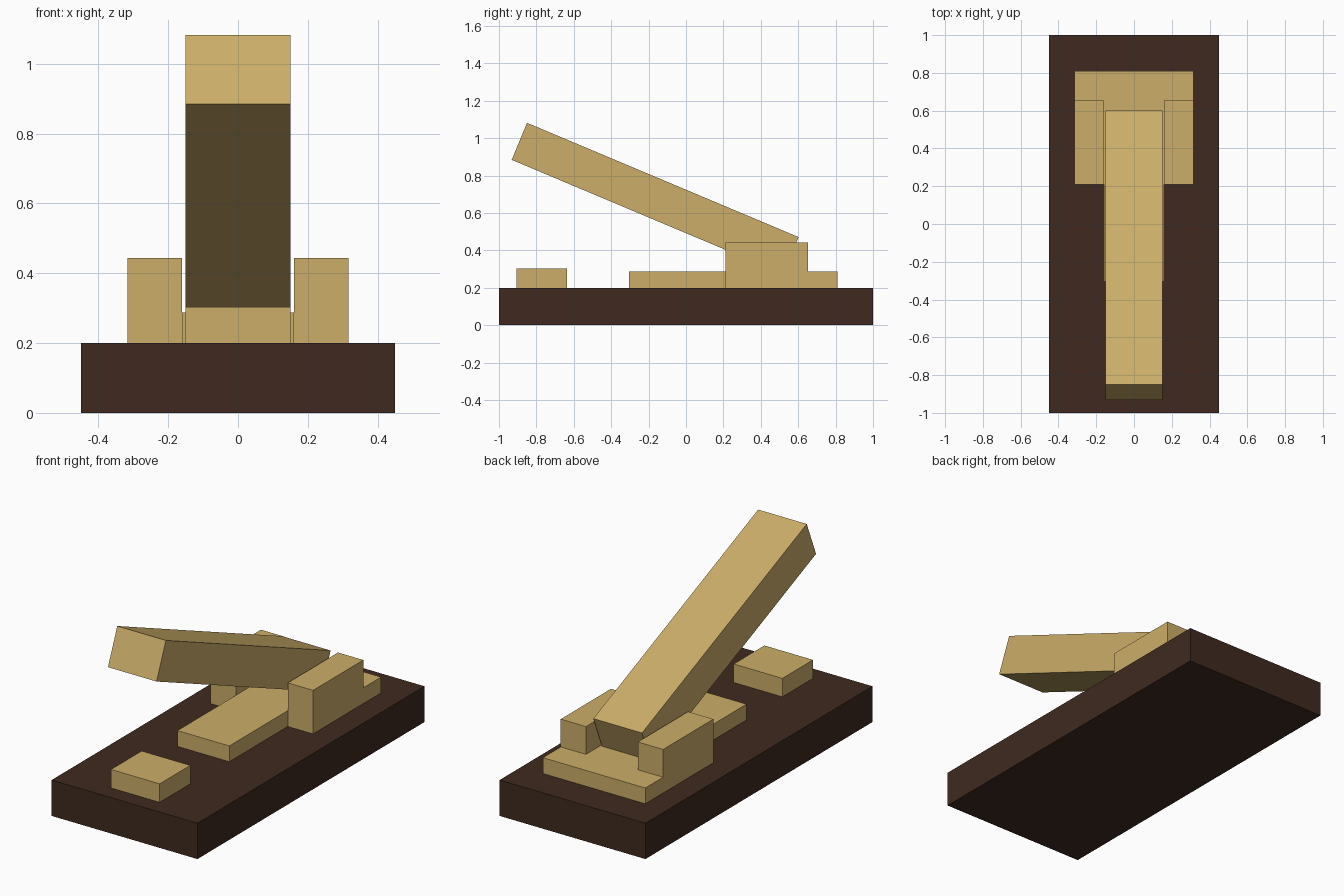
import bpy, bmesh
from mathutils import Vector

if "Cube" in bpy.data.objects:
    bpy.data.objects.remove(bpy.data.objects["Cube"])


def material(name, color):
    m = bpy.data.materials.new(name)
    m.diffuse_color = color
    m.use_nodes = True
    m.node_tree.nodes["Principled BSDF"].inputs["Base Color"].default_value = m.diffuse_color
    return m


wood = material("dark_wood", (0.05, 0.023, 0.014, 1))
brass = material("brass", (0.60, 0.42, 0.14, 1))


def prism(name, outline, offset, mat):
    """Extrude a flat 3D outline along an offset vector."""
    bm = bmesh.new()
    face = bm.faces.new([bm.verts.new(p) for p in outline])
    ext = bmesh.ops.extrude_face_region(bm, geom=[face], use_keep_orig=True)
    moved = [g for g in ext["geom"] if isinstance(g, bmesh.types.BMVert)]
    bmesh.ops.translate(bm, verts=moved, vec=Vector(offset))
    bmesh.ops.recalc_face_normals(bm, faces=bm.faces)
    mesh = bpy.data.meshes.new(name)
    bm.to_mesh(mesh)
    bm.free()
    mesh.materials.append(mat)
    obj = bpy.data.objects.new(name, mesh)
    bpy.context.collection.objects.link(obj)
    return obj


def box(name, x0, x1, y0, y1, z0, z1, mat):
    outline = [(x0, y0, z0), (x1, y0, z0), (x1, y1, z0), (x0, y1, z0)]
    return prism(name, outline, (0, 0, z1 - z0), mat)


# Wooden base and front contact
box("base_board", -0.45, 0.45, -1, 1, 0, 0.2, wood)
box("front_contact", -0.15, 0.15, -0.905, -0.635, 0.2, 0.303, brass)

# T-shaped hinge plate
half = [(0.16, -0.305), (0.16, 0.21), (0.316, 0.21), (0.316, 0.81)]
plan = half + [(-x, y) for x, y in reversed(half)]
prism("hinge_plate", [(x, y, 0.2) for x, y in plan], (0, 0, 0.088), brass)

# Hinge cheeks on both sides of the lever
for side, x0, x1 in (("left", -0.316, -0.16), ("right", 0.16, 0.316)):
    box(side + "_hinge_cheek", x0, x1, 0.21, 0.653, 0.288, 0.443, brass)

# Raised lever, drawn in side profile
profile = [(-0.85, 1.082), (-0.932, 0.884), (0.52, 0.273), (0.602, 0.471)]
prism("lever", [(-0.15, y, z) for y, z in profile], (0.3, 0, 0), brass)
